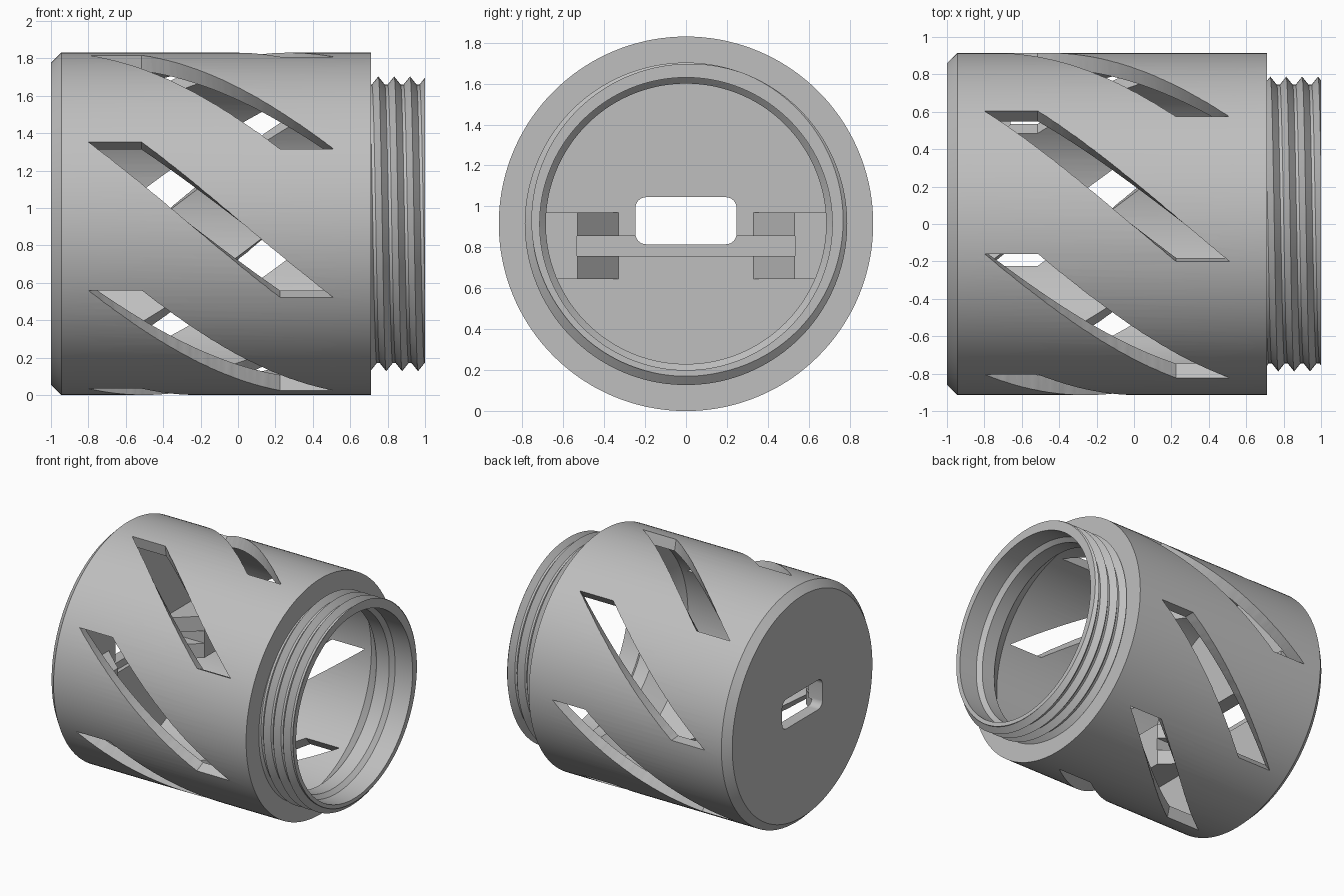
import bpy, bmesh
from math import sin, cos, pi, radians

CZ = 0.915          # height of the barrel axis
SEG = 144           # sides of the round parts

if "Cube" in bpy.data.objects:
    bpy.data.objects.remove(bpy.data.objects["Cube"], do_unlink=True)

grey = bpy.data.materials.new("matte grey")
grey.use_nodes = True
grey.diffuse_color = (0.52, 0.52, 0.52, 1)
grey.node_tree.nodes["Principled BSDF"].inputs["Base Color"].default_value = (0.52, 0.52, 0.52, 1)


def polar(x, r, a):
    """Point at radius r and angle a about the barrel axis."""
    return (x, r * cos(a), CZ + r * sin(a))


def make_object(name, bm):
    bmesh.ops.recalc_face_normals(bm, faces=bm.faces)
    mesh = bpy.data.meshes.new(name)
    bm.to_mesh(mesh)
    bm.free()
    mesh.materials.append(grey)
    obj = bpy.data.objects.new(name, mesh)
    bpy.context.collection.objects.link(obj)
    return obj


def loft(bm, rings, closed=False):
    """Skin a row of equal point rings, capping the ends when open."""
    rows = [[bm.verts.new(p) for p in ring] for ring in rings]
    n = len(rows[0])
    pairs = list(zip(rows, rows[1:]))
    if closed:
        pairs.append((rows[-1], rows[0]))
    for a, b in pairs:
        for i in range(n):
            j = (i + 1) % n
            bm.faces.new((a[i], a[j], b[j], b[i]))
    if not closed:
        bm.faces.new(rows[0])
        bm.faces.new(rows[-1])


def prism(name, outline, axis_range, axis):
    """Extrude a 2D outline along x or z."""
    bm = bmesh.new()
    if axis == "x":
        rings = [[(t, u, v) for u, v in outline] for t in axis_range]
    else:
        rings = [[(u, v, t) for u, v in outline] for t in axis_range]
    loft(bm, rings)
    return make_object(name, bm)


def combine(target, other, operation):
    mod = target.modifiers.new("combine", "BOOLEAN")
    mod.operation = operation
    mod.solver = "EXACT"
    mod.object = other
    bpy.context.view_layer.objects.active = target
    bpy.ops.object.modifier_apply(modifier=mod.name)
    bpy.data.objects.remove(other, do_unlink=True)


# Barrel: a lathed cup with chamfered base, shoulder and stepped neck
FLOOR = -0.88
profile = [(-1, 0.86), (-0.945, 0.915), (0.71, 0.915), (0.71, 0.745), (1, 0.745),
           (1, 0.715), (0.85, 0.715), (0.82, 0.685), (0.71, 0.685), (0.565, 0.83),
           (FLOOR, 0.83)]
bm = bmesh.new()
loft(bm, [[polar(x, r, 2 * pi * i / SEG) for i in range(SEG)] for x, r in profile])
barrel = make_object("barrel", bm)

# Board brackets: blocks with a ramp facing the middle
TOP = -0.66
for side in (1, -1):
    outline = [(-0.92, 0.33), (FLOOR, 0.33), (TOP, 0.53), (TOP, 0.86), (-0.92, 0.86)]
    bracket = prism("bracket", [(x, side * y) for x, y in outline], (0.645, 0.97), "z")
    combine(barrel, bracket, "UNION")

# Board groove through the ramps and slightly into the floor
groove = [(-0.532, 0.758), (0.532, 0.758), (0.532, 0.855), (-0.532, 0.855)]
combine(barrel, prism("groove_cutter", groove, (-0.91, -0.6), "x"), "DIFFERENCE")

# Rounded socket opening in the base
opening = []
for k, (sy, sz) in enumerate(((1, 1), (-1, 1), (-1, -1), (1, -1))):
    for i in range(9):
        a = (k + i / 8) * pi / 2
        opening.append((0.195 * sy + 0.052 * cos(a), 0.93 + 0.063 * sz + 0.052 * sin(a)))
combine(barrel, prism("opening_cutter", opening, (-1.1, -0.82), "x"), "DIFFERENCE")

# Seven spiral windows through the wall
STEPS = 32
for k in range(7):
    start = radians(48.6) + k * 2 * pi / 7
    rings = []
    for i in range(STEPS + 1):
        t = i / STEPS
        a = start + radians(54) * t
        x = -0.8 + 1.025 * t
        rings.append([polar(x, 0.824, a), polar(x + 0.285, 0.824, a),
                      polar(x + 0.285, 1.0, a), polar(x, 1.0, a)])
    bm = bmesh.new()
    loft(bm, rings)
    bmesh.ops.triangulate(bm, faces=bm.faces)
    combine(barrel, make_object("window_cutter", bm), "DIFFERENCE")

# Screw thread: a swept ridge trimmed at the shoulder and the rim
PITCH = 0.085
rings = []
for i in range(-SEG, 5 * SEG + 1):
    turn = i / SEG
    x = 0.75 + PITCH * (turn - 0.25)
    a = 2 * pi * turn
    rings.append([polar(x - 0.04, 0.738, a), polar(x, 0.788, a), polar(x + 0.04, 0.738, a)])
bm = bmesh.new()
loft(bm, rings)
for plane_x, direction in ((0.705, -1), (1.0, 1)):
    cut = bmesh.ops.bisect_plane(bm, geom=bm.verts[:] + bm.edges[:] + bm.faces[:],
                                 plane_co=(plane_x, 0, 0), plane_no=(direction, 0, 0),
                                 clear_outer=True)
    rim = [e for e in cut["geom_cut"] if isinstance(e, bmesh.types.BMEdge)]
    bmesh.ops.holes_fill(bm, edges=rim, sides=0)
thread = make_object("neck_thread", bm)

# Smooth round surfaces, crisp edges
for obj in (barrel, thread):
    bpy.ops.object.select_all(action="DESELECT")
    obj.select_set(True)
    bpy.context.view_layer.objects.active = obj
    bpy.ops.object.shade_smooth_by_angle(angle=radians(25))
